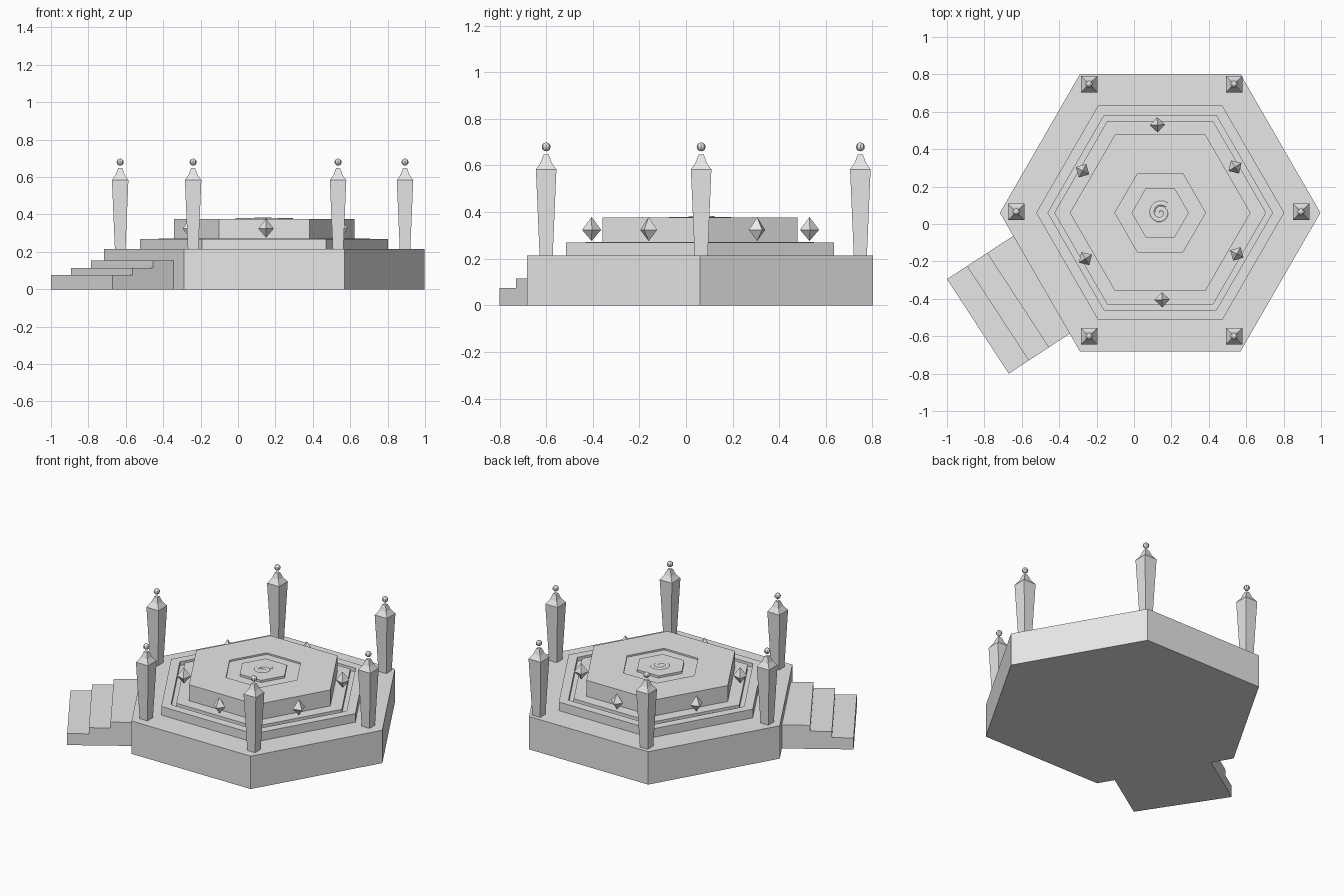
import bpy, bmesh
from math import cos, sin, pi, radians, atan2
from mathutils import Matrix, Vector

if "Cube" in bpy.data.objects:
    bpy.data.objects.remove(bpy.data.objects["Cube"], do_unlink=True)

stone = bpy.data.materials.new("light_grey_stone")
stone.use_nodes = True
stone.diffuse_color = (0.8, 0.8, 0.8, 1)
stone.node_tree.nodes["Principled BSDF"].inputs["Base Color"].default_value = (0.8, 0.8, 0.8, 1)

CX, CY = 0.14, 0.06  # centre of the platform


def finish(name, bm, location=(0, 0, 0), turn=0):
    bmesh.ops.recalc_face_normals(bm, faces=bm.faces[:])
    mesh = bpy.data.meshes.new(name)
    bm.to_mesh(mesh)
    bm.free()
    mesh.materials.append(stone)
    obj = bpy.data.objects.new(name, mesh)
    obj.location = location
    obj.rotation_euler.z = turn
    bpy.context.collection.objects.link(obj)
    return obj


def turned(name, profile, sides, location, turn=0):
    """Sweep a (radius, height) profile into a closed prism with flat sides."""
    bm = bmesh.new()
    rings = [[bm.verts.new((r * cos(2 * pi * i / sides), r * sin(2 * pi * i / sides), z))
              for i in range(sides)] for r, z in profile]
    for low, high in zip(rings, rings[1:]):
        for i in range(sides):
            j = (i + 1) % sides
            bm.faces.new((low[i], low[j], high[j], high[i]))
    bm.faces.new(rings[0])
    bm.faces.new(rings[-1])
    return finish(name, bm, location, turn)


# Hexagonal tiers, the upper two with a sunken groove
turned("base_tier", [(0.857, 0), (0.857, 0.214)], 6, (CX, CY, 0))
turned("middle_tier", [(0.663, 0.2), (0.663, 0.27), (0.6, 0.27), (0.6, 0.245),
                       (0.566, 0.245), (0.566, 0.272)], 6, (CX, CY, 0))
turned("top_tier", [(0.483, 0.26), (0.483, 0.376), (0.242, 0.376), (0.242, 0.366),
                    (0.153, 0.366), (0.153, 0.38)], 6, (CX, CY, 0))

# Shallow curled emblem in the middle of the top
curve = bpy.data.curves.new("centre_curl", "CURVE")
curve.dimensions = "3D"
curve.bevel_depth = 0.012
curve.bevel_resolution = 2
curve.use_fill_caps = True
spline = curve.splines.new("POLY")
STEPS = 28
spline.points.add(STEPS)
for i, point in enumerate(spline.points):
    t = i / STEPS
    angle = radians(50 + 480 * t)
    radius = 0.055 - 0.04 * t
    point.co = (radius * cos(angle), radius * sin(angle), 0, 1)
curl = bpy.data.objects.new("centre_curl", curve)
bpy.context.collection.objects.link(curl)
curl.location = (CX, CY, 0.38)
curl.scale.z = 0.3
curve.materials.append(stone)
bpy.context.view_layer.objects.active = curl
curl.select_set(True)
bpy.ops.object.convert(target="MESH")
bpy.ops.object.shade_smooth_by_angle()
curl.select_set(False)

# Square tapered pillars with pointed caps and floating ball finials
DIAG = 2 ** 0.5
pillar_profile = [(r * DIAG, z) for r, z in
                  [(0.028, 0.21), (0.044, 0.583), (0.024, 0.612), (0.011, 0.648)]]
spots = [(-0.63, 0.065), (0.893, 0.065)]
spots += [(x, y) for x in (-0.24, 0.535) for y in (-0.6, 0.748)]
for n, (x, y) in enumerate(spots, 1):
    turned(f"pillar_{n}", pillar_profile, 4, (x, y, 0), pi / 4)
    ball = bmesh.new()
    bmesh.ops.create_uvsphere(ball, u_segments=8, v_segments=6, radius=0.019)
    finish(f"pillar_ball_{n}", ball, (x, y, 0.68))

# Small floating crystals around the top tier
crystals = [(0.125, 0.53), (-0.275, 0.285), (-0.26, -0.185),
            (0.15, -0.405), (0.55, -0.16), (0.54, 0.305)]
for n, (x, y) in enumerate(crystals, 1):
    turned(f"crystal_{n}", [(0.001, 0.277), (0.041, 0.324), (0.001, 0.378)], 4,
           (x, y, 0), atan2(y - CY, x - CX))

# Three stair blocks running out from the front right side
outer_left, outer_right = Vector((-1.0, -0.295, 0)), Vector((-0.67, -0.8, 0))
across = outer_right - outer_left
inward = Vector((-across.y, across.x, 0)).normalized()
for n, height in enumerate((0.075, 0.115, 0.153)):
    start, end = 0.128 * n, 0.45
    bm = bmesh.new()
    corners = [outer_left + inward * start, outer_right + inward * start,
               outer_right + inward * end, outer_left + inward * end]
    face = bm.faces.new([bm.verts.new(c) for c in corners])
    grown = bmesh.ops.extrude_face_region(bm, geom=[face], use_keep_orig=True)
    top = [v for v in grown["geom"] if isinstance(v, bmesh.types.BMVert)]
    bmesh.ops.translate(bm, verts=top, vec=(0, 0, height))
    finish(f"stair_{n + 1}", bm)
